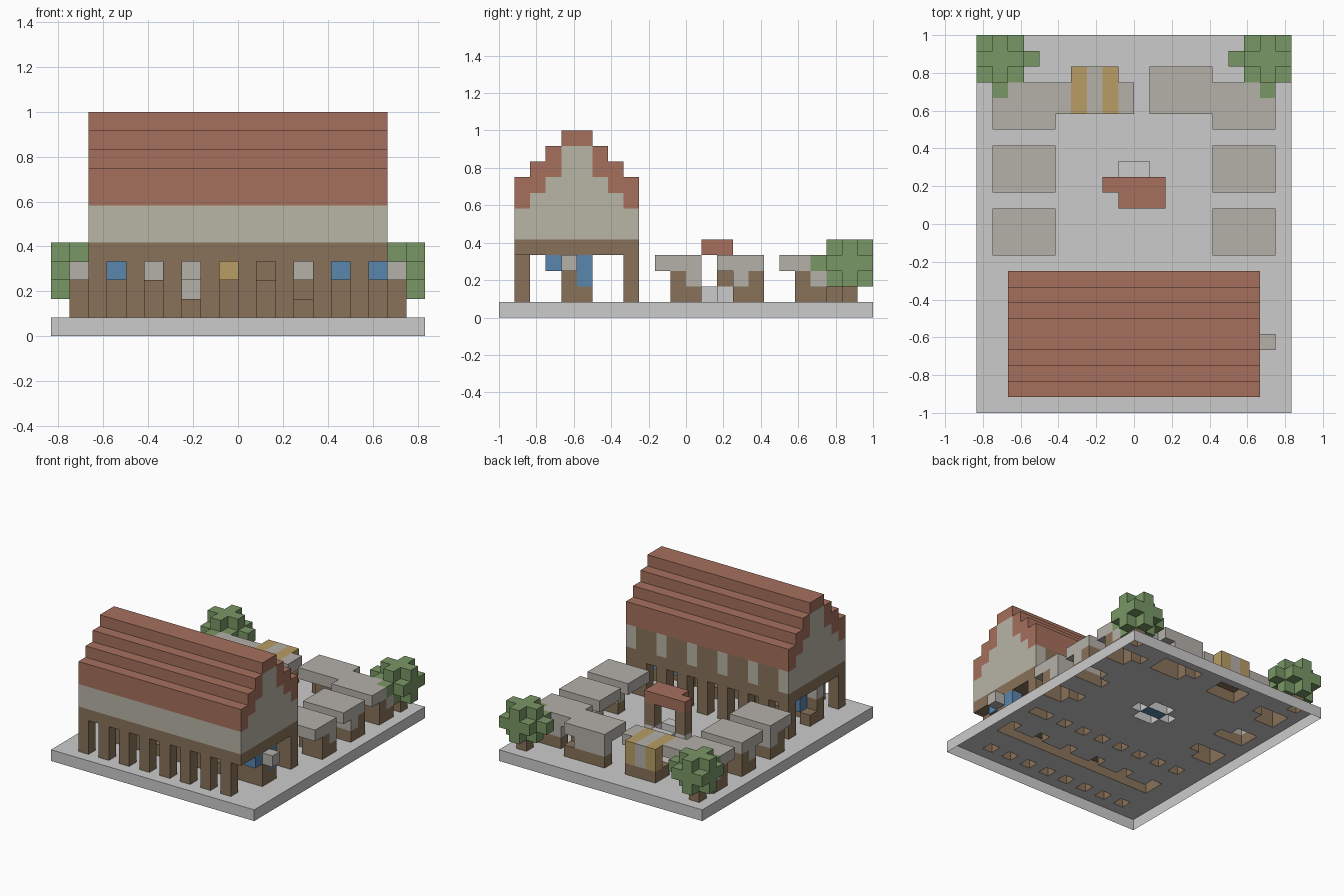
import bpy, bmesh
from mathutils import Vector

if "Cube" in bpy.data.objects:
    bpy.data.objects.remove(bpy.data.objects["Cube"])

U = 1 / 12            # edge of one cube of the block model
cells = {}            # (x, y, z) -> part name
COL = {"wood": (0.25, 0.17, 0.10), "plaster": (0.48, 0.46, 0.38), "red": (0.38, 0.16, 0.11),
       "blue": (0.10, 0.24, 0.42), "tan": (0.48, 0.34, 0.13), "green": (0.19, 0.31, 0.13),
       "canvas": (0.46, 0.44, 0.40)}
part_color = {}


def box(part, color, x, y, z, mirror=False):
    """Fill a block of cubes; ranges are (low, high) in cube units."""
    part_color[part] = color
    for i in range(*x):
        for j in range(*y):
            for k in range(*z):
                cells[i, j, k] = part
                if mirror:
                    cells[-1 - i, j, k] = part


# paved ground slab
box("ground_slab", None, (-10, 10), (-12, 12), (0, 1))

# hall: arcade columns, beam, walls, gable and stepped roof
for i in range(-8, 8, 2):
    for j in (-11, -4):
        box("arcade_column", "wood", (i, i + 1), (j, j + 1), (1, 4))
for i in (-8, 7):
    box("arcade_column", "wood", (i, i + 1), (-4, -3), (1, 4))
box("hall_beam", "wood", (-8, 8), (-11, -3), (4, 5))
box("hall_wall", "plaster", (-8, 8), (-11, -3), (5, 7))
for i in range(-7, 7, 3):
    box("back_panel", "wood", (i, i + 2), (-4, -3), (5, 7))
for n in range(4):
    box("hall_gable", "plaster", (-8, 8), (-11 + n, -3 - n), (7 + n, 8 + n))
for n in range(4):
    for j in (-11 + n, -4 - n):
        box("hall_roof", "red", (-8, 8), (j, j + 1), (7 + n + (n == 3), 9 + n))
box("hall_roof", "red", (-8, 8), (-8, -6), (11, 12))

# market counters under the hall
box("hall_counter", "wood", (-8, 8), (-8, -7), (1, 3))
for i in (-3, 3):
    del cells[i, -8, 2]
for i in (-8, -5, -2, 1, 4, 7):
    box("hall_counter", "wood", (i, i + 1), (-7, -6), (1, 2))
for i in (-7, 5, 7):
    box("hall_awning", "blue", (i, i + 1), (-9, -8), (3, 4))
    box("hall_awning", "blue", (i, i + 1), (-7, -6), (2, 4))
box("hall_goods", "tan", (-1, 0), (-9, -8), (3, 4))
for a, b in ((-8, -5), (-2, 1), (4, 9)):
    box("hall_canopy", "canvas", (a, b), (-8, -7), (3, 4))


def side_stall(y0, pillar, cloth):
    box("stall_roof", "canvas", (5, 9), (y0, y0 + 3), (3, 4), True)
    box("stall_counter", "wood", (7, 9), (pillar, pillar + 1), (1, 3), True)
    box("stall_counter", "wood", (6, 9), (cloth, cloth + 1), (1, 2), True)
    box("stall_roof", "canvas", (6, 9), (cloth, cloth + 1), (2, 3), True)


# mirrored stalls along both sides
side_stall(-2, -1, 0)
side_stall(2, 4, 3)
side_stall(6, 7, 8)

# back row stalls
box("stall_roof", "canvas", (1, 5), (7, 10), (3, 4))
box("stall_counter", "wood", (2, 5), (8, 9), (1, 3))
box("stall_counter", "wood", (1, 5), (9, 10), (1, 2))
box("stall_roof", "canvas", (1, 4), (9, 10), (2, 3))
box("stall_roof", "canvas", (-5, 0), (7, 9), (3, 4))
box("stall_counter", "wood", (-4, -1), (8, 10), (1, 2))
for i, (name, c) in enumerate((("tan_stripe", "tan"), ("stall_roof", "canvas"), ("tan_stripe", "tan"))):
    box(name, c, (-4 + i, -3 + i), (7, 10), (3, 4))
    box(name, c, (-4 + i, -3 + i), (9, 10), (2, 3))

# well with water, posts and little roof
box("well_wall", None, (-1, 1), (1, 4), (1, 2))
box("well_wall", None, (-2, 2), (2, 3), (1, 2))
for i in (-1, 0):
    del cells[i, 2, 1]
box("well_water", "blue", (-1, 1), (2, 3), (0, 1))
for i in (-2, 1):
    box("well_post", "wood", (i, i + 1), (2, 3), (2, 4))
box("well_roof", "red", (-1, 2), (1, 2), (4, 5))
box("well_roof", "red", (-2, 2), (2, 3), (4, 5))

# trees in the back corners, cut off at the slab edge
for dx in range(-2, 3):
    for dy in range(-2, 3):
        for dz in (-1, 0, 1):
            x, y, z = 8 + dx, 10 + dy, 3 + dz
            if abs(dx) + abs(dy) + abs(dz) <= 2 and x < 10 and y < 12:
                box("tree_crown", "green", (x, x + 1), (y, y + 1), (z, z + 1), True)
box("tree_trunk", "wood", (8, 9), (10, 11), (1, 2), True)

# one object per part, keeping only exposed faces; the underside is open
mats = {}
for name, rgb in COL.items():
    mats[name] = bpy.data.materials.new(name)
    mats[name].diffuse_color = (*rgb, 1)

for part, color in part_color.items():
    bm = bmesh.new()
    for c, owner in cells.items():
        if owner != part:
            continue
        for ax in range(3):
            for s in (-1, 1):
                d = [0, 0, 0]
                d[ax] = s
                if tuple(c[k] + d[k] for k in range(3)) in cells or (c[2] == 0 and d[2] == -1):
                    continue
                n = Vector(d)
                u = Vector([float(k == (ax + 1) % 3) for k in range(3)])
                v = n.cross(u)
                m = Vector(c) + Vector((.5, .5, .5)) + n / 2
                bm.faces.new([bm.verts.new((m + a * u / 2 + b * v / 2) * U)
                              for a, b in ((-1, -1), (1, -1), (1, 1), (-1, 1))])
    bmesh.ops.remove_doubles(bm, verts=bm.verts, dist=1e-4)
    me = bpy.data.meshes.new(part)
    bm.to_mesh(me)
    bm.free()
    if color:
        me.materials.append(mats[color])
    bpy.context.collection.objects.link(bpy.data.objects.new(part, me))

for m in bpy.data.materials:
    if m.users and not m.is_grease_pencil:
        m.use_nodes = True
        m.node_tree.nodes["Principled BSDF"].inputs["Base Color"].default_value = m.diffuse_color
